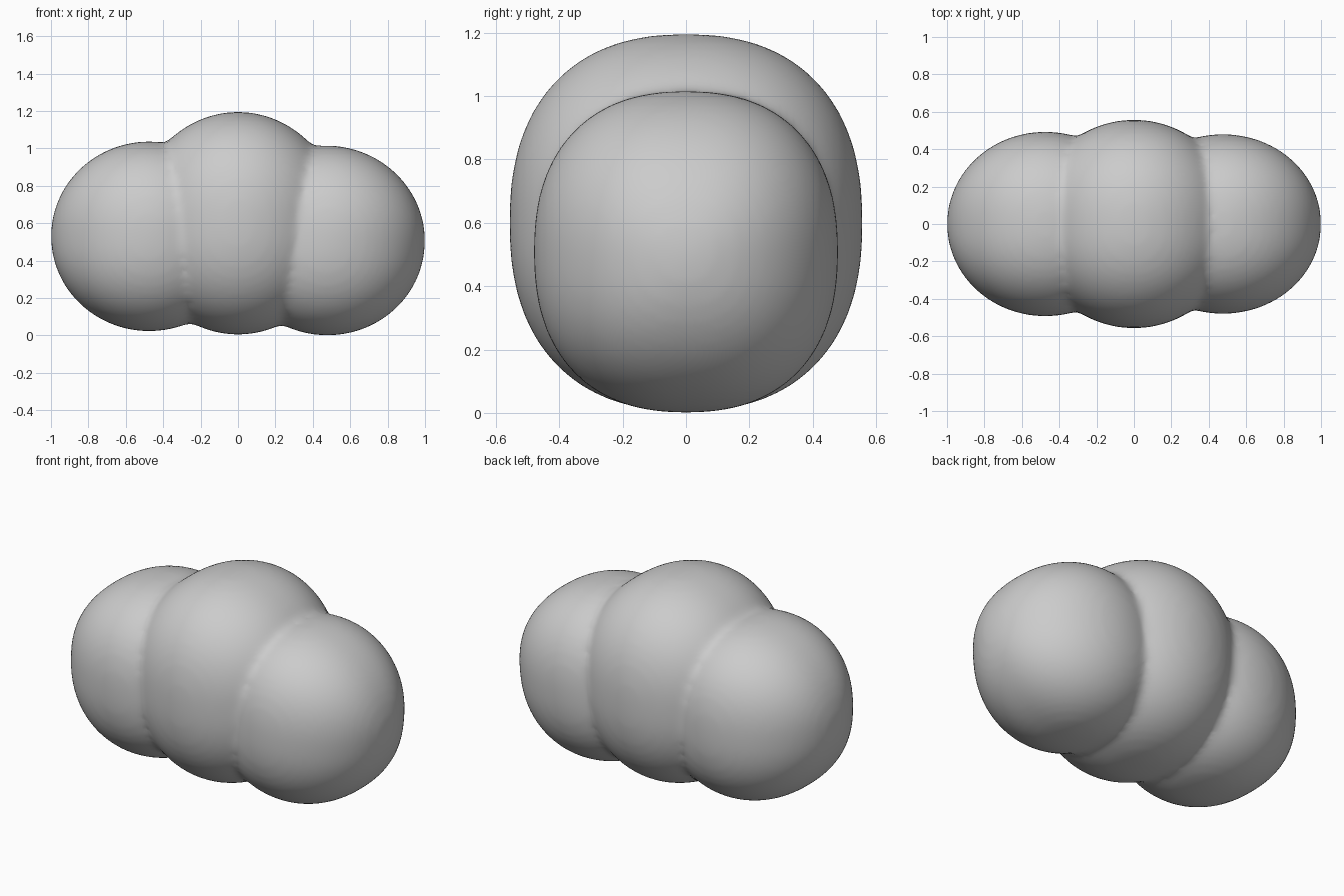
import bpy, bmesh, math
from mathutils import Matrix, Vector

if "Cube" in bpy.data.objects:
    bpy.data.objects.remove(bpy.data.objects["Cube"])

bm = bmesh.new()


def lobe(center, radii, tilt=0.0, n=2.35):
    """Ellipsoid whose cross-section along x is slightly squared."""
    made = bmesh.ops.create_icosphere(bm, subdivisions=5, radius=1)["verts"]
    turn = Matrix.Rotation(math.radians(tilt), 3, "Y")
    for v in made:
        x, y, z = v.co
        r = math.hypot(y, z)
        f = 1.0
        if r > 1e-6:
            f = (abs(y / r) ** n + abs(z / r) ** n) ** (-1 / n)
        p = Vector((x * radii[0], y * f * radii[1], z * f * radii[2]))
        v.co = turn @ p + Vector(center)


# Three overlapping puffs
lobe((-0.475, 0, 0.53), (0.525, 0.493, 0.507))
lobe((0, 0, 0.60), (0.555, 0.557, 0.595))
lobe((0.475, 0, 0.508), (0.525, 0.48, 0.507), tilt=5)

mesh = bpy.data.meshes.new("cloud_body")
bm.to_mesh(mesh)
bm.free()
cloud = bpy.data.objects.new("cloud_body", mesh)
bpy.context.collection.objects.link(cloud)
bpy.context.view_layer.objects.active = cloud
cloud.select_set(True)

# Fuse the puffs and soften the creases
remesh = cloud.modifiers.new("fuse", "REMESH")
remesh.mode = "VOXEL"
remesh.voxel_size = 0.022
remesh.use_smooth_shade = True
soften = cloud.modifiers.new("soften", "SMOOTH")
soften.factor = 0.5
soften.iterations = 8
bpy.ops.object.shade_smooth()
